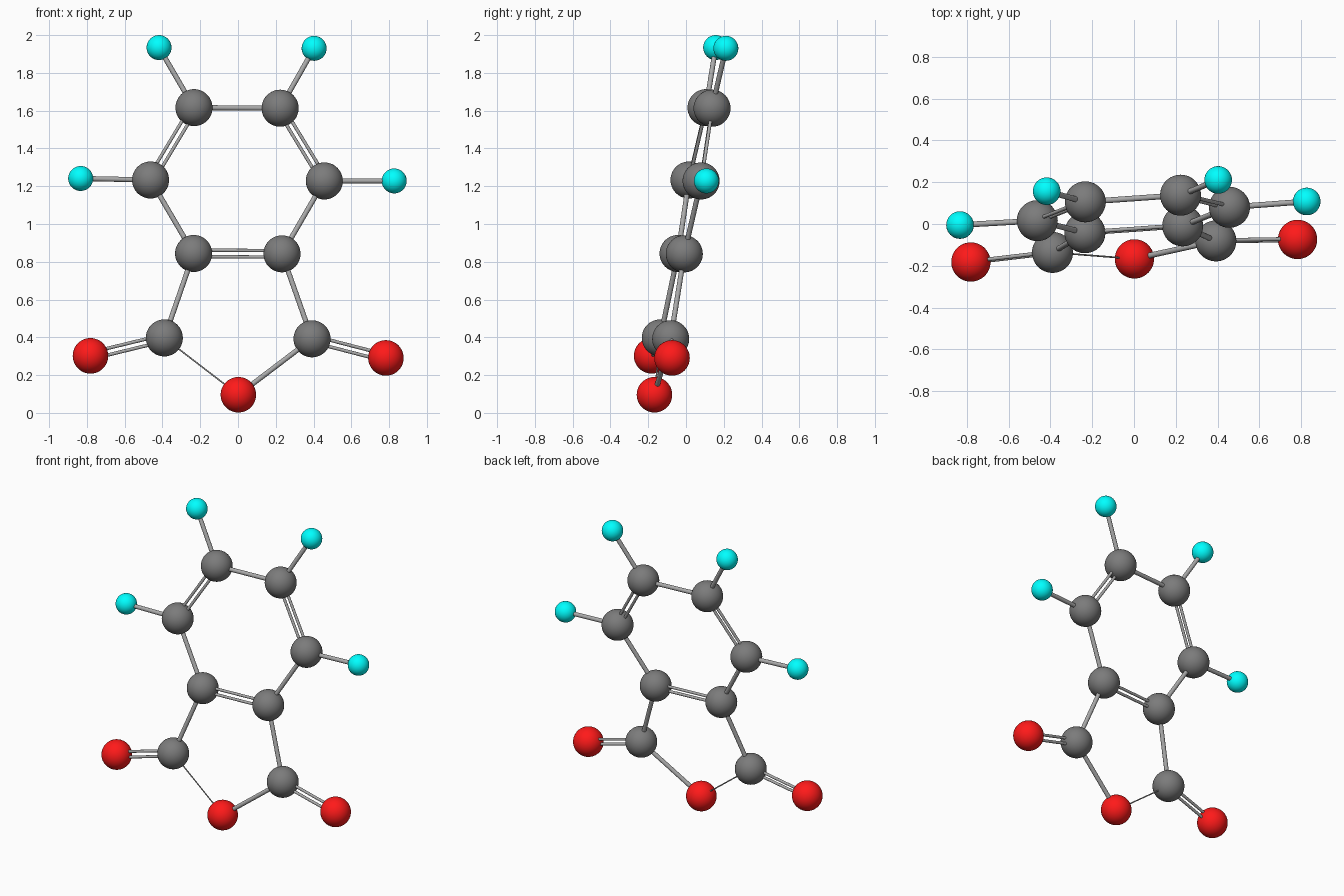
import bpy
from mathutils import Vector

if "Cube" in bpy.data.objects:
    bpy.data.objects.remove(bpy.data.objects["Cube"])


def material(name, rgb):
    m = bpy.data.materials.new(name)
    m.diffuse_color = (*rgb, 1)
    m.use_nodes = True
    m.node_tree.nodes["Principled BSDF"].inputs["Base Color"].default_value = m.diffuse_color
    return m


RED = material("red", (1, 0.01, 0.01))
CYAN = material("cyan", (0, 1, 1))
GREY = material("dark_grey", (0.2, 0.2, 0.2))
LIGHT = material("bond_grey", (0.4, 0.4, 0.4))

# kind: radius, material, plain name
KINDS = {
    "C": (0.098, GREY, "carbon_ball"),
    "O": (0.094, RED, "oxygen_ball"),
    "H": (0.066, CYAN, "hydrogen_ball"),
}

# atom centres
ATOMS = {
    "top_l": ("C", (-0.233, 0.106, 1.616)),
    "top_r": ("C", (0.223, 0.138, 1.613)),
    "mid_l": ("C", (-0.463, 0.016, 1.233)),
    "mid_r": ("C", (0.457, 0.080, 1.228)),
    "low_l": ("C", (-0.235, -0.042, 0.844)),
    "low_r": ("C", (0.233, -0.009, 0.842)),
    "side_l": ("C", (-0.390, -0.136, 0.397)),
    "side_r": ("C", (0.392, -0.081, 0.392)),
    "ox_l": ("O", (-0.781, -0.182, 0.302)),
    "ox_r": ("O", (0.783, -0.074, 0.291)),
    "ox_mid": ("O", (0.002, -0.167, 0.096)),
    "hy_top_l": ("H", (-0.418, 0.157, 1.934)),
    "hy_top_r": ("H", (0.403, 0.211, 1.930)),
    "hy_mid_l": ("H", (-0.833, -0.005, 1.241)),
    "hy_mid_r": ("H", (0.827, 0.108, 1.228)),
}
POS = {k: Vector(p) for k, (_, p) in ATOMS.items()}
NORMAL = (POS["mid_r"] - POS["mid_l"]).cross(POS["top_l"] - POS["low_l"]).normalized()


def finish(name, mat):
    ob = bpy.context.object
    ob.name = name
    ob.data.materials.append(mat)
    bpy.ops.object.shade_smooth_by_angle()


def rod(a, b, radius, name):
    d = b - a
    bpy.ops.mesh.primitive_cylinder_add(
        vertices=24, radius=radius, depth=d.length, location=(a + b) / 2,
        rotation=d.to_track_quat('Z', 'Y').to_euler())
    finish(name, LIGHT)


# balls
for key, (kind, pos) in ATOMS.items():
    r, mat, name = KINDS[kind]
    bpy.ops.mesh.primitive_uv_sphere_add(segments=48, ring_count=24, radius=r, location=pos)
    finish(name, mat)

# single bonds
for a, b in [("top_l", "top_r"), ("mid_l", "low_l"), ("mid_r", "low_r"),
             ("low_l", "side_l"), ("low_r", "side_r"), ("side_r", "ox_mid"),
             ("top_l", "hy_top_l"), ("top_r", "hy_top_r"),
             ("mid_l", "hy_mid_l"), ("mid_r", "hy_mid_r")]:
    rod(POS[a], POS[b], 0.0135, "single_bond")

# one much thinner bond closing the small ring
rod(POS["side_l"], POS["ox_mid"], 0.004, "thin_bond")

# double bonds: two slim rods side by side in the plane of the rings
for a, b in [("top_l", "mid_l"), ("top_r", "mid_r"), ("low_l", "low_r"),
             ("side_l", "ox_l"), ("side_r", "ox_r")]:
    off = NORMAL.cross(POS[b] - POS[a]).normalized() * 0.0175
    for s in (-1, 1):
        rod(POS[a] + off * s, POS[b] + off * s, 0.009, "double_bond")
